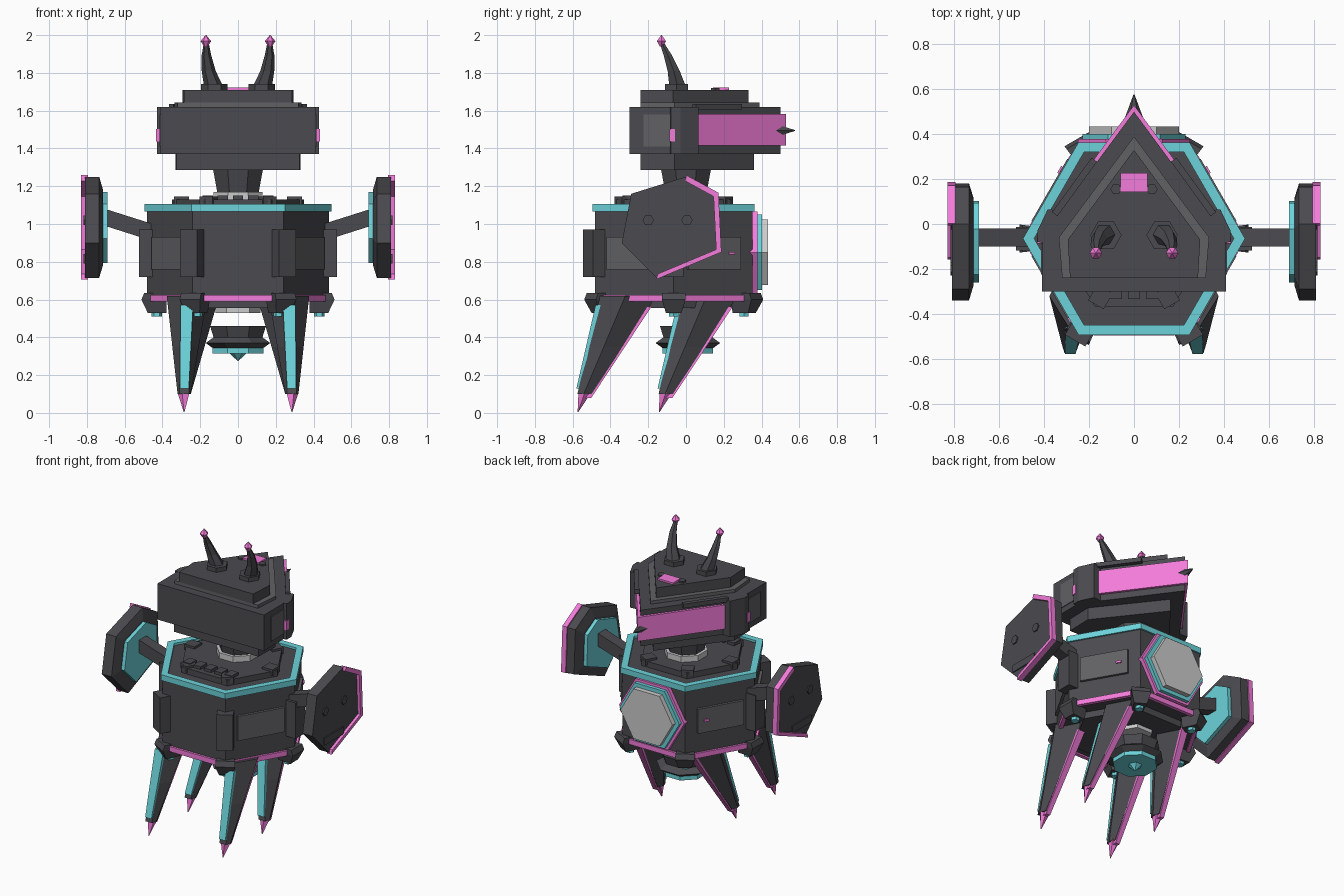
import bpy, bmesh
from math import sin, cos, pi, radians
from mathutils import Vector, Matrix

if "Cube" in bpy.data.objects:
    bpy.data.objects.remove(bpy.data.objects["Cube"])


def material(name, rgb):
    m = bpy.data.materials.new(name)
    m.diffuse_color = (*rgb, 1)
    m.use_nodes = True
    m.node_tree.nodes["Principled BSDF"].inputs["Base Color"].default_value = m.diffuse_color
    return m


DARK = material("dark_metal", (0.07, 0.07, 0.08))
PANEL = material("panel_metal", (0.12, 0.12, 0.13))
PINK = material("pink_trim", (0.9, 0.2, 0.7))
CYAN = material("cyan_trim", (0.15, 0.65, 0.7))
CY = -0.065  # y of the torso axis


def loft(name, rings, mat=None, closed=False):
    """Skin a list of equal-length rings; caps the ends unless closed."""
    bm = bmesh.new()
    vs = [[bm.verts.new(p) for p in r] for r in rings]
    n = len(rings[0])
    pairs = list(zip(vs, vs[1:])) + ([(vs[-1], vs[0])] if closed else [])
    for a, b in pairs:
        for i in range(n):
            j = (i + 1) % n
            bm.faces.new((a[i], a[j], b[j], b[i]))
    if not closed:
        bm.faces.new(vs[0])
        bm.faces.new(vs[-1])
    bmesh.ops.remove_doubles(bm, verts=bm.verts, dist=1e-5)
    bmesh.ops.recalc_face_normals(bm, faces=bm.faces)
    me = bpy.data.meshes.new(name)
    bm.to_mesh(me)
    bm.free()
    ob = bpy.data.objects.new(name, me)
    bpy.context.collection.objects.link(ob)
    if mat:
        me.materials.append(mat)
    return ob


def put(axis, a, b, h):
    return {'x': (h, a, b), 'y': (a, h, b), 'z': (a, b, h)}[axis]


def prism(name, pts, lo, hi, mat=None, axis='z'):
    return loft(name, [[put(axis, a, b, h) for a, b in pts] for h in (lo, hi)], mat)


def ngon(n, r, a=0, b=0, turn=0.0):
    return [(a + r * cos(2 * pi * i / n + turn), b + r * sin(2 * pi * i / n + turn)) for i in range(n)]


def box(name, c, size, mat=DARK, rot=0.0):
    x, y, z = (s / 2 for s in size)
    ob = prism(name, [(-x, -y), (x, -y), (x, y), (-x, y)], -z, z, mat)
    ob.data.transform(Matrix.Translation(c) @ Matrix.Rotation(rot, 4, 'Z'))
    return ob


def polar(deg, r, z):
    return (r * cos(radians(deg)), CY + r * sin(radians(deg)), z)


def sym(half):
    """Mirror a right-hand outline, listed from the nose, across x = 0."""
    return half + [(-x, y) for x, y in reversed(half) if x > 0]


# Torso with cyan rim and deck
prism("torso", ngon(6, 0.482, 0, CY), 0.6, 1.09, DARK)
rim = [(0.445, 1.065), (0.495, 1.065), (0.495, 1.105), (0.445, 1.105)]
loft("torso_rim", [[(x, y, z) for x, y in ngon(6, r, 0, CY)] for r, z in rim], CYAN, True)
prism("torso_deck", ngon(6, 0.35, 0, CY), 1.08, 1.13, DARK)
for i in range(6):
    box("deck_block", polar(60 * i, 0.3, 1.125), (0.08, 0.08, 0.04), DARK, radians(60 * i))
for i in range(5):
    box("deck_key", (-0.16 + 0.08 * i, -0.3, 1.135), (0.055, 0.07, 0.03))
prism("underside", ngon(6, 0.36, 0, CY), 0.555, 0.61, DARK)
prism("underside_plate", ngon(6, 0.12), 0.53, 0.56)

# Side panels, pink bottom strips, corner brackets
for a in (-30, 30, 150, 210):
    box("side_panel", polar(a, 0.42, 0.845), (0.03, 0.32, 0.17), PANEL, radians(a))
for s in (-1, 1):
    box("panel_light", (s * 0.318, 0.235, 0.845), (0.035, 0.035, 0.015), PINK, radians(90 - s * 60))
for a in (0, 180, 240, 300):
    box("corner_post", polar(a, 0.485, 0.845), (0.08, 0.105, 0.25), DARK, radians(a))
for i in range(6):
    a = 60 * i
    box("bottom_strip", polar(a + 30, 0.42, 0.607), (0.025, 0.36, 0.035), PINK, radians(a + 30))
    loft("corner_bracket", [[polar(a + t, r, z) for t, r in ((-w, 0.38), (-w, o), (w, o), (w, 0.38))]
                            for z, w, o in ((0.53, 5, 0.48), (0.6, 7, 0.515), (0.635, 7, 0.5))], DARK)
    c = polar(a, 0.43, 0)
    prism("bracket_lamp", ngon(6, 0.028, c[0], c[1]), 0.51, 0.535, CYAN)

# Rear reactor plate in three layers
for name, r, y0, y1, m in (("reactor_back", 0.25, 0.34, 0.378, PINK),
                           ("reactor_ring", 0.23, 0.37, 0.402, CYAN), ("reactor_face", 0.2, 0.4, 0.435, None)):
    prism(name, ngon(6, r, 0, 0.85), y0, y1, m, 'y')

# Floating thruster under the torso
loft("thruster", [[(x, y, z) for x, y in ngon(8, r, 0, 0.01, pi / 8)]
                  for r, z in ((0.14, 0.34), (0.185, 0.37), (0.14, 0.4), (0.16, 0.46))], DARK)
prism("thruster_lens", ngon(8, 0.145, 0, 0.01, pi / 8), 0.315, 0.35, CYAN)
loft("thruster_tip", [[(x, y, z) for x, y in ngon(6, r, 0, 0.01)] for r, z in ((0.05, 0.32), (0.002, 0.275))], CYAN)

# Four swept legs with cyan shin, pink calf and pink claw
for s in (-1, 1):
    for name, xt, dy in (("front_leg", 0.27, 0.0), ("rear_leg", 0.21, 0.43)):
        def at(z):
            t = (0.6 - z) / 0.5
            return (xt + (0.285 - xt) * t, -0.46 + dy - 0.115 * t, -0.17 + dy - 0.33 * t, 0.105 - 0.07 * t)

        def ring(z):
            x, f, b, w = at(z)
            m = f + (b - f) * 0.45
            return [(s * (x + u), y, z) for u, y in ((-0.025, f), (0.025, f), (w, m), (0.02, b), (-0.02, b), (-w, m))]

        def strip(z, back, w):
            x, f, b, _ = at(z)
            y0, y1 = (b - 0.03, b + 0.012) if back else (f - 0.012, f + 0.02)
            return [(s * (x + u), y, z) for u, y in ((-w, y0), (w, y0), (w, y1), (-w, y1))]
        loft(name, [ring(0.62), ring(0.35), ring(0.1)], DARK)
        loft(name + "_shin", [strip(0.57, False, 0.033), strip(0.13, False, 0.024)], CYAN)
        loft(name + "_calf", [strip(0.56, True, 0.025), strip(0.08, True, 0.016)], PINK)
        y = -0.535 + dy
        loft(name + "_claw", [[(s * px, py, z) for px, py in ngon(5, r, 0.285, yy)]
                              for r, yy, z in ((0.036, y, 0.11), (0.002, y - 0.037, 0.004))], PINK)

# Arms with faceted shields
shield = [(0.0, 1.25), (0.165, 1.16), (0.18, 0.855), (-0.155, 0.715), (-0.34, 0.9), (-0.29, 1.16)]
mid = Vector((-0.075, 0.98))


def shrink(k):
    return [tuple(mid + (Vector(p) - mid) * k) for p in shield]


for s in (-1, 1):
    loft("arm", [[(s * x, y, z + dz) for y, dz in ((-0.1, -0.045), (-0.02, -0.045), (-0.02, 0.045), (-0.1, 0.045))]
                 for x, z in ((0.42, 0.945), (0.72, 1.04))], DARK)
    loft("shield", [[(s * x, y, z) for y, z in shrink(k)] for x, k in ((0.715, 0.75), (0.735, 1), (0.81, 1))], DARK)
    prism("shield_inner", shrink(0.7), s * 0.69, s * 0.72, CYAN, 'x')
    edge = shield[:4]
    inner = [tuple(mid + (Vector(p) - mid) * 0.92) for p in edge]
    outer = [tuple(mid + (Vector(p) - mid) * 1.03) for p in edge]
    prism("shield_trim", outer + inner[::-1], s * 0.795, s * 0.83, PINK, 'x')
    for y in (-0.2, 0.005):
        prism("shield_bolt", ngon(6, 0.03, y, 1.02), s * 0.8, s * 0.818, DARK, 'x')
    box("shield_bar", (s * 0.81, -0.11, 0.815), (0.015, 0.21, 0.05))

# Neck
prism("neck_ring", ngon(8, 0.14, turn=pi / 8), 1.12, 1.17)
loft("neck", [[(x, y, z) for x, y in ngon(8, r, turn=pi / 8)] for r, z in ((0.115, 1.15), (0.145, 1.3))], DARK)

# Head: wedge pointing backwards, built in stacked layers
for name, half, z0, z1, m in (
        ("head_jaw", [(0, 0.36), (0.33, -0.06), (0.325, -0.24)], 1.285, 1.38, DARK),
        ("head_core", [(0, 0.5), (0.37, 0.0), (0.41, -0.09), (0.41, -0.3)], 1.37, 1.62, DARK),
        ("head_ledge", [(0, 0.39), (0.335, -0.06), (0.32, -0.24)], 1.61, 1.642, PANEL),
        ("head_crown", [(0, 0.33), (0.295, -0.07), (0.285, -0.24)], 1.64, 1.71, DARK)):
    prism(name, sym(half), z0, z1, m)
prism("visor", [(0, 0.53), (0.365, 0.035), (0.33, 0.02), (0, 0.46), (-0.33, 0.02), (-0.365, 0.035)], 1.415, 1.582, PINK)
loft("visor_spike", [[(x, y, z) for x, z in ngon(6, r, 0, 1.495)] for r, y in ((0.042, 0.47), (0.002, 0.578))], DARK)
box("crown_light", (0, 0.185, 1.712), (0.12, 0.085, 0.02), PINK)

# Ears, cheek panels, brow bars and horns
for s in (-1, 1):
    prism("ear", [(s * 0.36, -0.09), (s * 0.43, -0.08), (s * 0.43, -0.03), (s * 0.385, 0.065), (s * 0.32, 0.06)],
          1.37, 1.62, DARK)
    box("cheek_panel", (s * 0.408, -0.155, 1.495), (0.014, 0.14, 0.17), PANEL)
    box("ear_light", (s * 0.422, -0.073, 1.47), (0.022, 0.03, 0.065), PINK)
    box("brow_bar", (s * 0.265, 0.165, 1.62), (0.03, 0.3, 0.03), DARK, s * radians(36))
    prism("horn_base", ngon(6, 0.07, s * 0.125, -0.05), 1.7, 1.74, DARK)
    prism("crown_bolt", ngon(6, 0.025, s * 0.08, 0.155), 1.7, 1.72, DARK)
    path = [(0.13, -0.045, 1.73, 0.05), (0.155, -0.065, 1.81, 0.037),
            (0.167, -0.095, 1.89, 0.026), (0.168, -0.128, 1.96, 0.013)]
    loft("horn", [[(s * px, py, z) for px, py in ngon(6, r, x, y)] for x, y, z, r in path], DARK)
    loft("horn_tip", [[(s * px, py, z) for px, py in ngon(6, r, 0.17, -0.13)]
                      for r, z in ((0.01, 1.94), (0.028, 1.968), (0.002, 2.0))], PINK)
